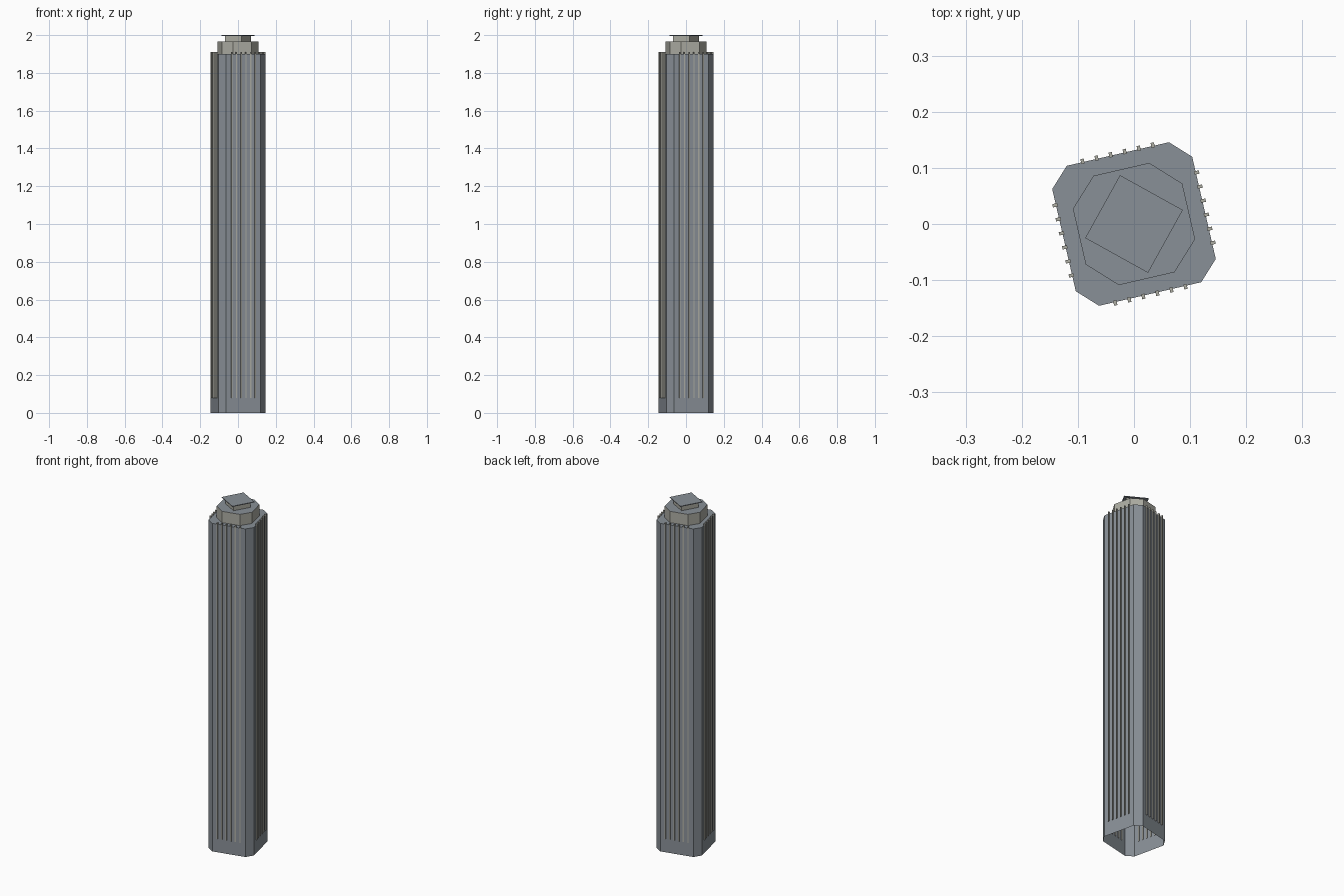
import bpy
from math import radians
from mathutils import Matrix

cube = bpy.data.objects.get("Cube")
if cube:
    bpy.data.objects.remove(cube, do_unlink=True)


def material(name, rgb):
    mat = bpy.data.materials.new(name)
    mat.use_nodes = True
    mat.diffuse_color = (*rgb, 1)
    mat.node_tree.nodes["Principled BSDF"].inputs["Base Color"].default_value = (*rgb, 1)
    return mat


SLATE = material("slate grey", (0.25, 0.28, 0.31))
STONE = material("warm stone", (0.42, 0.42, 0.37))
TURN = radians(13)


def add_object(name, verts, faces, mats, turn):
    mesh = bpy.data.meshes.new(name)
    mesh.from_pydata(verts, [], faces)
    for mat in mats:
        mesh.materials.append(mat)
    mesh.transform(Matrix.Rotation(turn, 4, "Z"))
    obj = bpy.data.objects.new(name, mesh)
    bpy.context.collection.objects.link(obj)
    return obj


def prism(name, outline, z0, z1, side, turn=TURN, bottom=True):
    """Upright prism with stone or slate sides and a slate roof."""
    n = len(outline)
    verts = [(x, y, z) for z in (z0, z1) for x, y in outline]
    faces = [(i, (i + 1) % n, (i + 1) % n + n, i + n) for i in range(n)]
    faces.append(tuple(range(n, 2 * n)))
    if bottom:
        faces.append(tuple(reversed(range(n))))
    obj = add_object(name, verts, faces, [side, SLATE], turn)
    for face in obj.data.polygons:
        face.material_index = 1 if face.normal.z > 0.5 else 0
    return obj


def cut_square(half, flat):
    """Square outline with cut corners, counter-clockwise."""
    pts = []
    x, y = 1, 0
    for _ in range(4):
        pts += [(x * half - y * s * flat, y * half + x * s * flat) for s in (-1, 1)]
        x, y = -y, x
    return pts


def square(half):
    return [(half, -half), (half, half), (-half, half), (-half, -half)]


# Hollow shaft, crown and cap
prism("shaft", cut_square(0.128, 0.0935), 0, 1.9, SLATE, bottom=False)
prism("crown", cut_square(0.1, 0.051), 1.9, 1.965, STONE)
prism("cap_block", square(0.05), 1.965, 1.996, STONE, radians(-29))
prism("cap_plate", square(0.064), 1.996, 2, SLATE, radians(-29))

# Six upright fins on each broad side
for side in range(4):
    verts, faces = [], []
    for i in range(6):
        y = (i - 2.5) * 0.0257
        b = len(verts)
        verts += [(x, y + w, z) for z in (0.08, 1.91)
                  for x, w in ((0.125, -0.003), (0.134, -0.003), (0.134, 0.003), (0.125, 0.003))]
        faces += [(b + k, b + (k + 1) % 4, b + (k + 1) % 4 + 4, b + k + 4) for k in range(4)]
        faces += [(b + 3, b + 2, b + 1, b), (b + 4, b + 5, b + 6, b + 7)]
    add_object(f"fins_{side + 1}", verts, faces, [STONE], TURN + side * radians(90))
